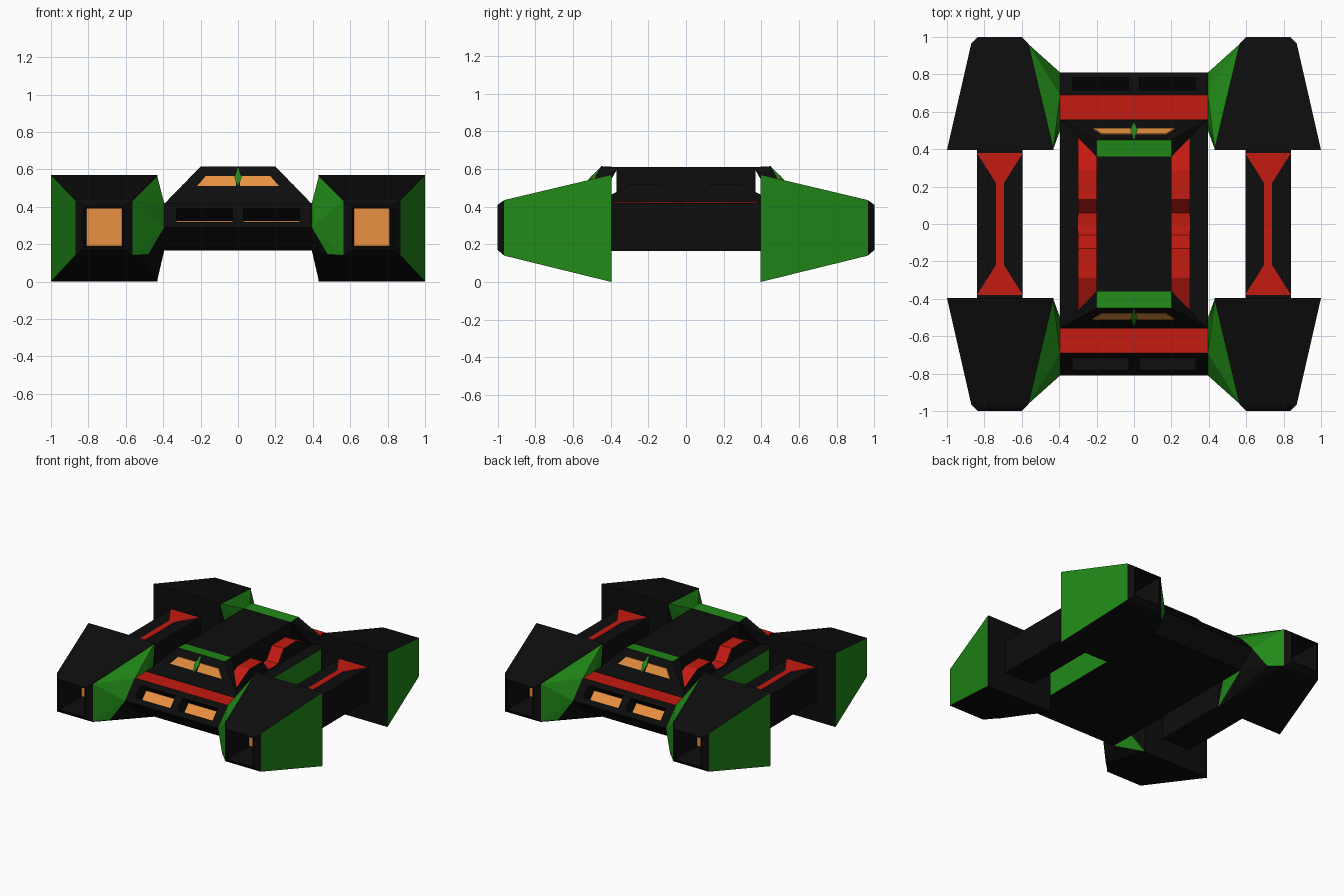
import bpy, bmesh
from mathutils import Vector

if "Cube" in bpy.data.objects:
    bpy.data.objects.remove(bpy.data.objects["Cube"])

def mat(name, col):
    m = bpy.data.materials.new(name)
    m.diffuse_color = (*col, 1)
    m.use_nodes = True
    m.node_tree.nodes["Principled BSDF"].inputs["Base Color"].default_value = m.diffuse_color
    return m

MATS = [mat("black", (.004, .004, .004)), mat("green", (.015, .25, .009)),
        mat("red", (.55, .011, .006)), mat("orange", (.8, .28, .05))]
BLACK, GREEN, RED, ORANGE = range(4)
CORNERS = [(sx, sy) for sx in (1, -1) for sy in (1, -1)]

def finish(name, bm):
    bmesh.ops.recalc_face_normals(bm, faces=bm.faces)
    me = bpy.data.meshes.new(name)
    bm.to_mesh(me)
    bm.free()
    for m in MATS:
        me.materials.append(m)
    ob = bpy.data.objects.new(name, me)
    bpy.context.collection.objects.link(ob)
    return ob

def add_hull(bm, pts):
    vs = [bm.verts.new(p) for p in pts]
    r = bmesh.ops.convex_hull(bm, input=vs)
    loose = [v for v in vs if not v.link_faces]
    if loose:
        bmesh.ops.delete(bm, geom=loose, context='VERTS')

def solid(name, pts, colour):
    """Convex solid; colour is an index or a function of the face."""
    bm = bmesh.new()
    add_hull(bm, pts)
    bmesh.ops.recalc_face_normals(bm, faces=bm.faces)
    for f in bm.faces:
        f.material_index = colour(f) if callable(colour) else colour
    return finish(name, bm)

def box_pts(x, y, z):
    return [(a, b, c) for a in x for b in y for c in z]

def prism(name, prof, x0, x1, side, cap):
    """Extrude a y-z profile along x; side is a list of colours per edge."""
    bm = bmesh.new()
    a = [bm.verts.new((x0, y, z)) for y, z in prof]
    b = [bm.verts.new((x1, y, z)) for y, z in prof]
    for ring in (a, b):
        bm.faces.new(ring).material_index = cap
    n = len(prof)
    for i in range(n):
        j = (i + 1) % n
        bm.faces.new((a[i], a[j], b[j], b[i])).material_index = side[i]
    return finish(name, bm)

# Central hull with red bands and green flanks
prof = [(-.69, .165), (-.81, .29), (-.69, .42), (-.56, .42),
        (.56, .42), (.69, .42), (.81, .29), (.69, .165)]
hull = prism("hull", prof, -.395, .395, [0, 0, RED, 0, RED, 0, 0, 0], GREEN)

# Deep slanted slots in both hull ends, with lit plates inside
cut = bmesh.new()
for sx, sy in CORNERS:
    c = Vector((0, sy * .75, .355))
    n = Vector((0, sy * .13, .12)).normalized()
    t = Vector((0, sy * .12, -.13)).normalized()
    def slab(d0, d1, h):
        return [Vector((sx * x, 0, 0)) + c + n * d + t * k
                for x in (.03, .33) for d in (d0, d1) for k in (-h, h)]
    add_hull(cut, slab(-.1, .05, .048))
    solid("slot_light", slab(-.12, -.095, .047), ORANGE)
cutter = finish("slot_cutter", cut)
cutter.hide_render = True
cutter.hide_viewport = True
mod = hull.modifiers.new("slots", 'BOOLEAN')
mod.operation = 'DIFFERENCE'
mod.solver = 'EXACT'
mod.object = cutter

# Corner pods: lofted rectangles (y, x0, x1, z0, z1), ending in a lit recess
RINGS = [(.395, .43, 1, 0, .57), (.965, .565, .87, .14, .435), (1, .60, .835, .17, .41),
         (1, .61, .825, .18, .40), (.75, .62, .81, .19, .39)]
for sx, sy in CORNERS:
    bm = bmesh.new()
    rings = [[bm.verts.new((sx * x, sy * y, z)) for x, z in
              ((x0, z0), (x1, z0), (x1, z1), (x0, z1))] for y, x0, x1, z0, z1 in RINGS]
    bm.faces.new(rings[0])
    bm.faces.new(rings[-1]).material_index = ORANGE
    for k, (a, b) in enumerate(zip(rings, rings[1:])):
        for i in range(4):
            j = (i + 1) % 4
            f = bm.faces.new((a[i], a[j], b[j], b[i]))
            f.material_index = GREEN if k == 0 and i == 1 else BLACK
    finish("corner_pod", bm)

    # Green wedge joining the pod to the hull
    pts = [(.565, .962, .433), (.565, .962, .142), (.432, .4, .565), (.432, .4, .005),
           (.395, .69, .42), (.395, .81, .29), (.395, .55, .42), (.48, .88, .145),
           (.395, .69, .165), (.395, .5, .165)]
    solid("pod_wedge", [(sx * x, sy * y, z) for x, y, z in pts],
          lambda f: GREEN if f.normal.z > -.3 and f.normal.y * sy > -.3 else BLACK)

    # Folded red bay beside the cabin with black outer plate
    bay = [(0, .40), (0, .425), (.06, .43), (.13, .52), (.29, .52), (.46, .43), (.47, .40)]
    prism("side_bay", [(sy * y, z) for y, z in bay], sx * .19, sx * .30, [RED] * 7, BLACK)

# Side rails between the pods with red bow-tie inlay
for sx in (1, -1):
    solid("side_rail", box_pts((sx * .595, sx * .84), (-.41, .41), (.165, .42)), BLACK)
    bm = bmesh.new()
    half = [(.12, -.38), (.12, -.375), (.022, -.22), (.022, .22), (.12, .375), (.12, .38)]
    loop = half + [(-x, y) for x, y in reversed(half)]
    top = bm.faces.new([bm.verts.new((sx * (.717 + x), y, .419)) for x, y in loop])
    ext = bmesh.ops.extrude_face_region(bm, geom=[top])
    bmesh.ops.translate(bm, vec=(0, 0, .005),
                        verts=[v for v in ext['geom'] if isinstance(v, bmesh.types.BMVert)])
    for f in bm.faces:
        f.material_index = RED
    finish("rail_inlay", bm)

# Cabin core and sloped ends with windows
solid("cabin_core", box_pts((-.2, .2), (-.37, .37), (.40, .61)), BLACK)
for sy in (1, -1):
    pts = [(s * x, sy * y, z) for s in (1, -1) for x, y, z in
           ((.2, .36, .61), (.2, .45, .615), (.395, .56, .415), (.3, .47, .415))]
    solid("cabin_end", pts, lambda f: GREEN if f.normal.z > .9 else BLACK)
    for sx in (1, -1):
        pane = [(.01, .509, .51), (.22, .509, .51), (.172, .478, .565), (.01, .478, .565)]
        solid("cabin_window", [(sx * x, sy * (y + d), z) for x, y, z in pane
                               for d in (-.01, .005)], ORANGE)
    solid("window_divider", [(0, sy * .45, .612), (.02, sy * .505, .56), (-.02, sy * .505, .56),
                             (0, sy * .55, .505), (0, sy * .45, .52)], GREEN)
